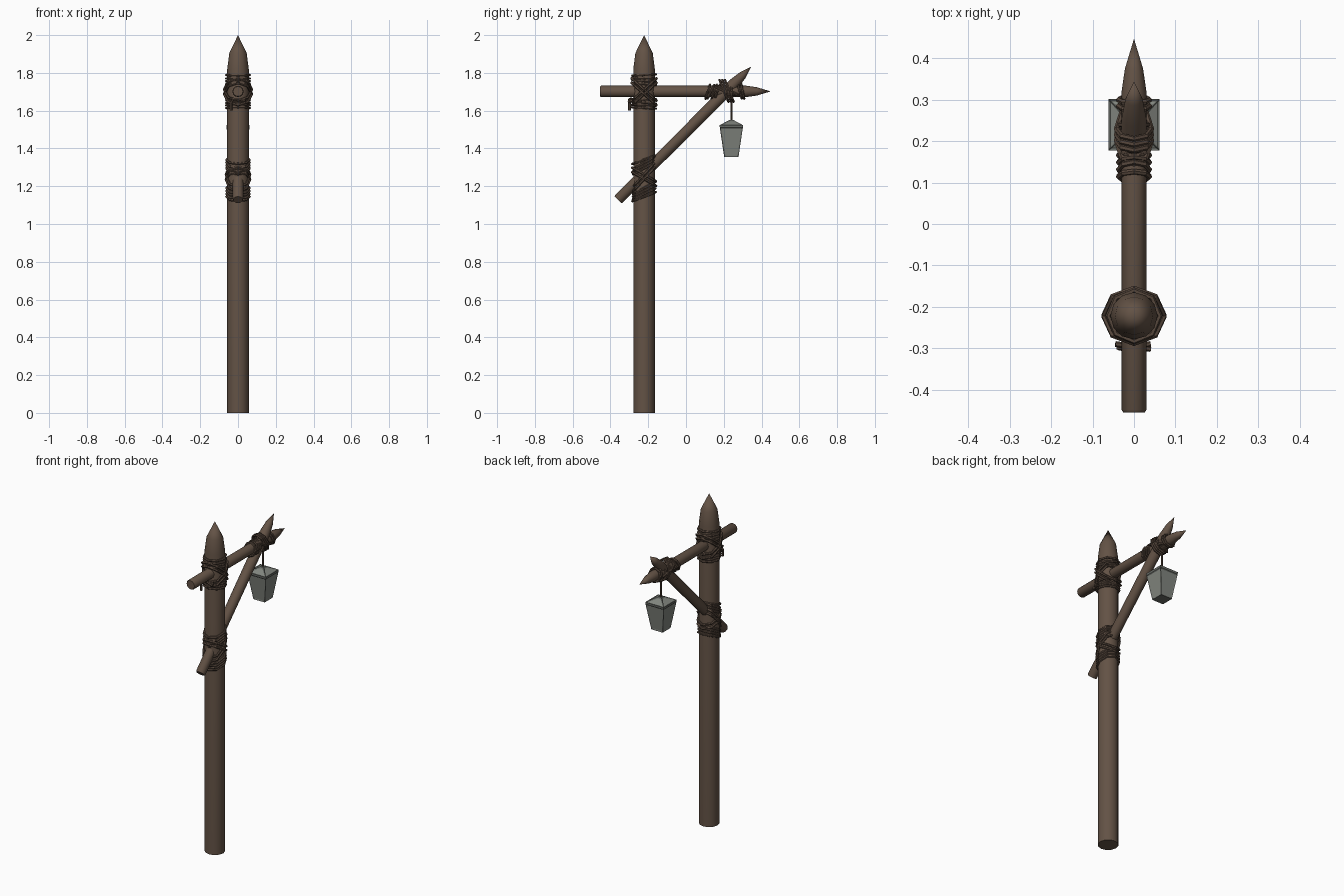
import bpy, bmesh, math, random
from mathutils import Vector, Matrix

if "Cube" in bpy.data.objects:
    bpy.data.objects.remove(bpy.data.objects["Cube"])

random.seed(4)

def material(name, rgb):
    m = bpy.data.materials.new(name)
    m.diffuse_color = (*rgb, 1)
    m.use_nodes = True
    m.node_tree.nodes["Principled BSDF"].inputs["Base Color"].default_value = m.diffuse_color
    return m

WOOD = material("brown wood", (0.125, 0.085, 0.06))
ROPE = material("dark rope", (0.095, 0.064, 0.046))
FRAME = material("dark grey metal", (0.14, 0.15, 0.135))
GLASS = material("grey pane", (0.22, 0.235, 0.21))

def add(name, bm, mats, smooth=None):
    bmesh.ops.recalc_face_normals(bm, faces=bm.faces)
    me = bpy.data.meshes.new(name)
    bm.to_mesh(me)
    bm.free()
    ob = bpy.data.objects.new(name, me)
    bpy.context.collection.objects.link(ob)
    for m in mats:
        me.materials.append(m)
    if smooth:
        bpy.ops.object.select_all(action='DESELECT')
        ob.select_set(True)
        bpy.context.view_layer.objects.active = ob
        bpy.ops.object.shade_smooth_by_angle(angle=math.radians(smooth))
    return ob

def pole(name, start, direction, profile, sides=12):
    """Log lathed from (radius, distance) pairs along a direction; radius 0 closes to a point."""
    bm = bmesh.new()
    rot = Vector((0, 0, 1)).rotation_difference(Vector(direction)).to_matrix()
    rings = []
    for r, h in profile:
        n = sides if r > 0 else 1
        rings.append([bm.verts.new(rot @ Vector((r * math.cos(2 * math.pi * i / sides),
                      r * math.sin(2 * math.pi * i / sides), h)) + Vector(start)) for i in range(n)])
    bm.faces.new(rings[0])
    for a, b in zip(rings, rings[1:]):
        for i in range(sides):
            j = (i + 1) % sides
            bm.faces.new((a[i], a[j], b[j], b[i]) if len(b) > 1 else (a[i], a[j], b[0]))
    return add(name, bm, [WOOD], 40)

def loop(y, z, angle, rx, rd, sides=8):
    """Closed rope path; its plane holds X and a YZ direction at the given angle."""
    a = math.radians(angle)
    return [Vector((rx * math.cos(t), y + rd * math.sin(t) * math.cos(a), z + rd * math.sin(t) * math.sin(a)))
            for t in (2 * math.pi * i / sides for i in range(sides))]

def ropes(name, loops, strands=(), radius=0.007):
    cu = bpy.data.curves.new(name, 'CURVE')
    cu.dimensions = '3D'
    cu.bevel_depth = radius
    cu.bevel_resolution = 1
    cu.use_fill_caps = True
    for pts, closed in [(p, True) for p in loops] + [(p, False) for p in strands]:
        sp = cu.splines.new('POLY')
        sp.points.add(len(pts) - 1)
        for q, p in zip(sp.points, pts):
            q.co = (*p, 1)
        sp.use_cyclic_u = closed
        sp.use_smooth = False
    cu.materials.append(ROPE)
    ob = bpy.data.objects.new(name, cu)
    bpy.context.collection.objects.link(ob)
    bpy.ops.object.select_all(action='DESELECT')
    ob.select_set(True)
    bpy.context.view_layer.objects.active = ob
    bpy.ops.object.convert(target='MESH')

def jitter(a):
    return random.uniform(-a, a)

# Timber: upright post, cross beam, diagonal brace
PY = -0.222
pole("post", (0, PY, 0), (0, 0, 1), [(0.057, 0), (0.057, 1.82), (0.046, 1.905), (0, 2.0)])
pole("cross_beam", (0, -0.455, 1.702), (0, 1, 0),
     [(0.026, 0), (0.03, 0.006), (0.03, 0.775), (0.022, 0.83), (0, 0.903)])
pole("brace", (0, -0.36, 1.128), (0, 1, 1),
     [(0.025, 0), (0.028, 0.006), (0.03, 0.87), (0.021, 0.935), (0, 0.997)])

# Lashing of beam to post: flat bands above and below, crossed turns between, loose ends
bands = [loop(PY, z + jitter(0.002), jitter(5), 0.062, 0.062)
         for z in (1.742, 1.757, 1.772, 1.787, 1.613, 1.628, 1.643, 1.658)]
cross = [loop(PY, 1.70 + o, s * 42, 0.073, 0.089) for s in (-1, 1) for o in (-0.012, 0.012)]
ends = [[(-0.045, PY - 0.068, 1.665), (0.0, PY - 0.075, 1.66), (0.04, PY - 0.08, 1.65)],
        [(0.04, PY - 0.068, 1.655), (-0.025, PY - 0.078, 1.66), (-0.036, PY - 0.077, 1.64),
         (-0.036, PY - 0.077, 1.60)]]
ropes("beam_lashing", bands + cross, ends)

# Lashing of brace to post: slanted bands and crossed turns
bands = [loop(PY, z, 24 + jitter(7), 0.061, 0.066)
         for z in (1.295, 1.31, 1.325, 1.34, 1.145, 1.16, 1.175, 1.19)]
cross = [loop(PY, 1.25 + o, a, 0.064, 0.063 / math.cos(math.radians(a)))
         for a in (-30, 48) for o in (-0.012, 0.012)]
ropes("brace_lashing", bands + cross)

# Lashing of brace to beam: turns round the beam each side and round the crossing
turns = [loop(y, 1.70, 68 + jitter(6), 0.037, 0.039) for y in (0.115, 0.132, 0.149, 0.166)]
turns += [loop(y, 1.702, 105 + jitter(6), 0.037, 0.039) for y in (0.285, 0.30)]
turns += [loop(0.215 + o, 1.705, a, 0.042, 0.062) for a in (112, 155) for o in (-0.014, 0.0, 0.014)]
ropes("brace_tip_lashing", turns)

# Cord the lantern hangs from
LY = 0.24
ropes("lantern_cord", [loop(LY, 1.70, 90, 0.036, 0.036)], [[(0, LY, 1.67), (0, LY, 1.54)]], 0.006)

# Lantern: stacked squares, with inset panes on the roof and the sides
bm = bmesh.new()
rings = []
for half, z in ((0.038, 1.355), (0.061, 1.51), (0.062, 1.523), (0.012, 1.55)):
    rings.append([bm.verts.new((sx * half, LY + sy * half, z)) for sx, sy in ((1, 1), (-1, 1), (-1, -1), (1, -1))])
bm.faces.new(rings[0])
bm.faces.new(rings[-1])
panels = []
for k, (a, b) in enumerate(zip(rings, rings[1:])):
    for i in range(4):
        j = (i + 1) % 4
        f = bm.faces.new((a[i], a[j], b[j], b[i]))
        if k != 1:
            panels.append(f)
bmesh.ops.recalc_face_normals(bm, faces=bm.faces)
bmesh.ops.inset_individual(bm, faces=panels, thickness=0.009, depth=-0.004)
for f in panels:
    f.material_index = 1
add("lantern", bm, [FRAME, GLASS])
